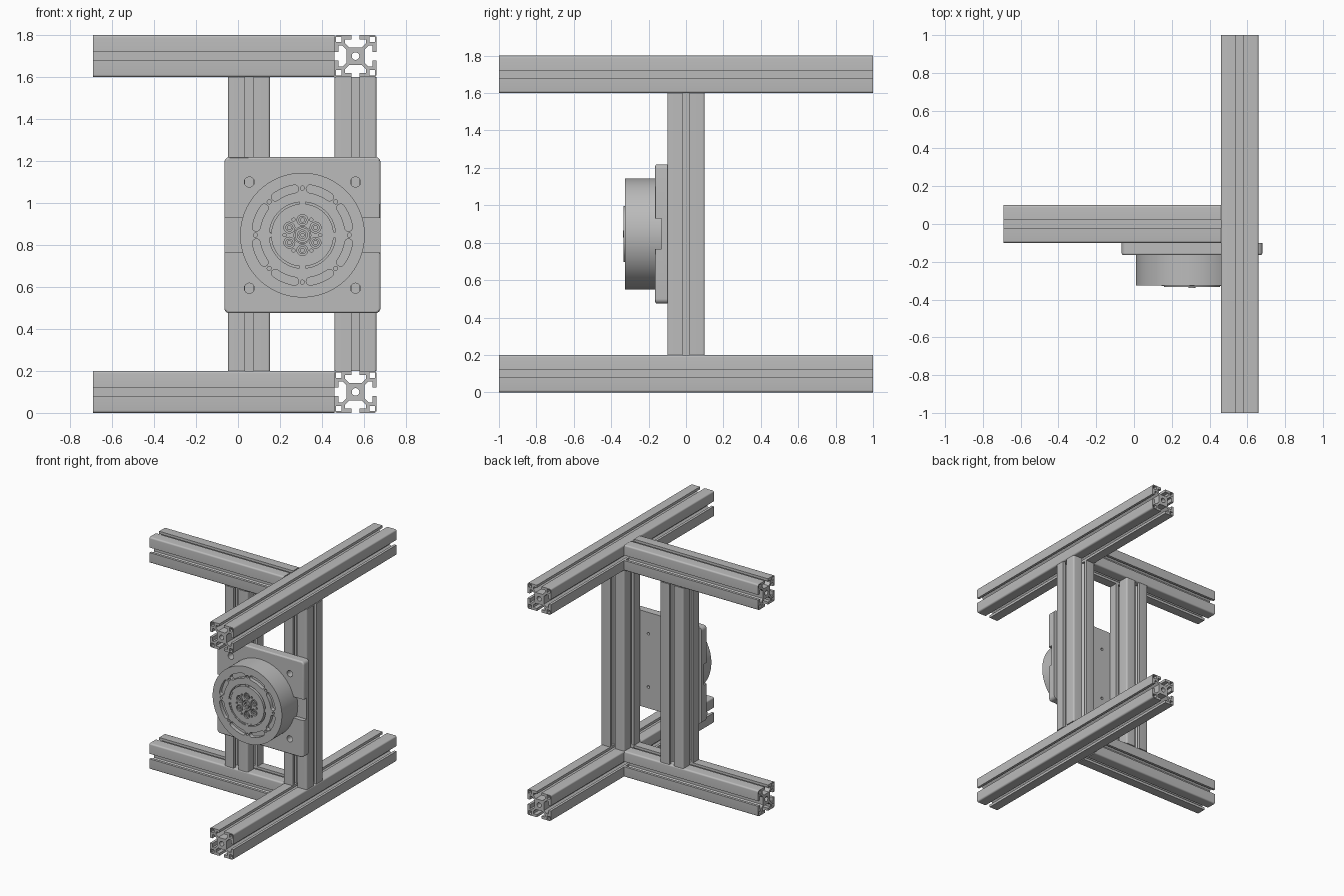
import bpy, bmesh
from math import cos, sin, pi, radians

if "Cube" in bpy.data.objects:
    bpy.data.objects.remove(bpy.data.objects["Cube"], do_unlink=True)

metal = bpy.data.materials.new("brushed_grey")
metal.use_nodes = True
GREY = (0.5, 0.5, 0.5, 1)
metal.diffuse_color = GREY
metal.node_tree.nodes["Principled BSDF"].inputs["Base Color"].default_value = GREY

CX, CZ = 0.307, 0.847   # motor axis
ROT = {"X": (0, pi / 2, 0), "Y": (pi / 2, 0, 0), "Z": (0, 0, 0)}


def arc(r, a0, a1, n, c=(0, 0)):
    steps = [radians(a0 + (a1 - a0) * i / n) for i in range(n + 1)]
    return [(c[0] + r * cos(a), c[1] + r * sin(a)) for a in steps]


def circle(r, n=32, c=(0, 0)):
    return arc(r, 0, 360, n, c)[:-1]


def polar(r, deg):
    return (r * cos(radians(deg)), r * sin(radians(deg)))


def square(a, b, c, d):
    return [(a, c), (b, c), (b, d), (a, d)]


def prism(name, loops, length, loc, axis):
    """Extrude a flat outline with holes along an axis, centred on loc."""
    curve = bpy.data.curves.new(name, "CURVE")
    curve.dimensions = "2D"
    curve.fill_mode = "BOTH"
    curve.extrude = length / 2
    for pts in loops:
        spline = curve.splines.new("POLY")
        spline.points.add(len(pts) - 1)
        for p, (x, y) in zip(spline.points, pts):
            p.co = (x, y, 0, 1)
        spline.use_cyclic_u = True
    obj = bpy.data.objects.new(name, curve)
    bpy.context.collection.objects.link(obj)
    obj.location = loc
    obj.rotation_euler = ROT[axis]
    bpy.ops.object.select_all(action="DESELECT")
    obj.select_set(True)
    bpy.context.view_layer.objects.active = obj
    bpy.ops.object.convert(target="MESH")
    obj = bpy.context.view_layer.objects.active
    bm = bmesh.new()
    bm.from_mesh(obj.data)
    bmesh.ops.remove_doubles(bm, verts=bm.verts, dist=1e-5)
    bmesh.ops.recalc_face_normals(bm, faces=bm.faces)
    bm.to_mesh(obj.data)
    bm.free()
    obj.data.materials.clear()
    obj.data.materials.append(metal)
    bpy.ops.object.shade_smooth_by_angle(angle=radians(30))
    return obj


def front_part(name, loops, y_back, y_front, c=(0, 0)):
    """Part on the motor axis, spanning two depths."""
    return prism(name, loops, abs(y_back - y_front),
                 (CX + c[0], (y_back + y_front) / 2, CZ + c[1]), "Y")


# Slotted extrusion section: one side, turned four times
half_slot = [(0.1, 0.02), (0.08, 0.02), (0.08, 0.05), (0.062, 0.05), (0.042, 0.03)]
side = [(x, -y) for x, y in half_slot] + half_slot[::-1]
side += arc(0.012, 0, 90, 5, (0.088, 0.088))
outline, cavities = [], []
for turn in range(4):
    c, s = round(cos(turn * pi / 2)), round(sin(turn * pi / 2))
    spin = lambda pts: [(c * x - s * y, s * x + c * y) for x, y in pts]
    outline += spin(side)
    cavities.append(spin(square(0.066, 0.092, 0.066, 0.092)))
section = [outline, circle(0.018, 24)] + cavities

# Frame
for level, z in (("bottom", 0.1), ("top", 1.7)):
    prism(level + "_long_rail", section, 2.0, (0.56, 0, z), "Y")
    prism(level + "_cross_rail", section, 1.15, (-0.115, 0, z), "X")
for name, x in (("inner_upright", 0.053), ("outer_upright", 0.56)):
    prism(name, section, 1.4, (x, 0, 0.9), "Z")

# Mounting plate with softened front edges
H = 0.372
corners = []
for k, (sx, sy) in enumerate(((1, 1), (-1, 1), (-1, -1), (1, -1))):
    corners += arc(0.025, 90 * k, 90 * k + 90, 6, (sx * (H - 0.025), sy * (H - 0.025)))
plate = front_part("mounting_plate", [corners], -0.1, -0.165)
bm = bmesh.new()
bm.from_mesh(plate.data)
bmesh.ops.dissolve_limit(bm, angle_limit=radians(1), verts=bm.verts, edges=bm.edges)
front_z = max(v.co.z for v in bm.verts)
rim = [e for e in bm.edges if all(v.co.z > front_z - 1e-4 for v in e.verts)]
bmesh.ops.bevel(bm, geom=rim, offset=0.01, segments=3, profile=0.5, affect="EDGES")
bm.to_mesh(plate.data)
bm.free()

# Cutters: bolt holes, small screw holes and the cable channels
cutters = []
for sx in (-1, 1):
    for sz in (-1, 1):
        cutters.append(front_part("bolt_hole_cutter", [circle(0.024)], 0, -0.3,
                                  (sx * 0.253, sz * 0.253)))
    cutters.append(front_part("channel_cutter", [square(-0.09, 0.09, -0.082, 0.082)],
                              -0.13, -0.3, (sx * 0.35, 0)))
for k in range(8):
    cutters.append(front_part("screw_hole_cutter", [circle(0.011, 16)], 0, -0.14,
                              polar(0.224, 45 * k + 22.5)))
for cutter in cutters:
    mod = plate.modifiers.new("cut", "BOOLEAN")
    mod.operation = "DIFFERENCE"
    mod.solver = "EXACT"
    mod.object = cutter
bpy.ops.object.select_all(action="DESELECT")
plate.select_set(True)
bpy.context.view_layer.objects.active = plate
for mod in list(plate.modifiers):
    bpy.ops.object.modifier_apply(modifier=mod.name)
for cutter in cutters:
    bpy.data.objects.remove(cutter, do_unlink=True)
bpy.ops.object.shade_smooth_by_angle(angle=radians(30))

# Motor housing and its slotted front cover
front_part("motor_housing", [circle(0.297, 96)], -0.13, -0.295)
cover = [circle(0.297, 96), circle(0.158, 64)]
for k in range(8):
    mid = 45 * k + 22.5
    start, end = mid - 13, mid + 13
    cover.append(arc(0.242, start, end, 8)
                 + arc(0.019, end, end + 180, 6, polar(0.223, end))[1:-1]
                 + arc(0.204, end, start, 8)
                 + arc(0.019, start + 180, start + 360, 6, polar(0.223, start))[1:-1])
    cover.append(circle(0.010, 12, polar(0.224, 45 * k)))
front_part("motor_cover", cover, -0.295, -0.325)

# Output flange with six pockets, screws and a hub
flange = [circle(0.149, 64), circle(0.04)]
for k in range(6):
    flange.append(circle(0.026, 20, polar(0.072, 60 * k + 30)))
    flange.append(circle(0.008, 10, polar(0.085, 60 * k)))
front_part("output_flange", flange, -0.29, -0.331)
front_part("flange_rim", [circle(0.149, 64), circle(0.138, 64)], -0.331, -0.334)
for k in range(6):
    front_part("flange_screw", [circle(0.019, 20), circle(0.01, 6)], -0.29, -0.328,
               polar(0.072, 60 * k + 30))
front_part("hub_ring", [circle(0.036), circle(0.024)], -0.29, -0.334)
front_part("hub_pin", [circle(0.018), circle(0.008, 12)], -0.29, -0.338)

# Small locating tabs around the flange
for k in range(4):
    tab = front_part("locating_tab", [square(-0.006, 0.006, -0.014, 0.014)],
                     -0.3, -0.327, polar(0.155, 90 * k))
    if k % 2:
        tab.rotation_euler[1] = pi / 2
